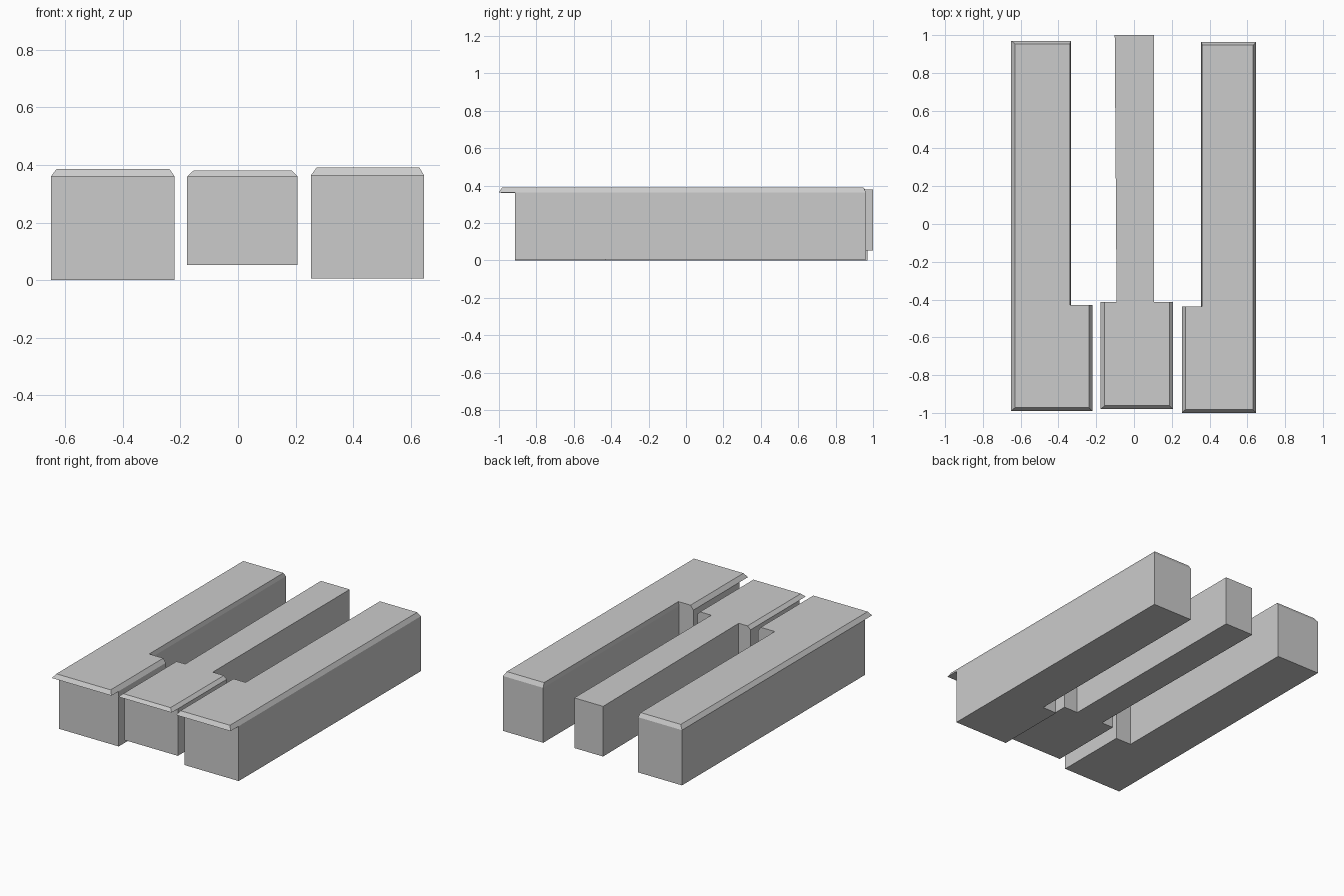
import bpy, bmesh

if "Cube" in bpy.data.objects:
    bpy.data.objects.remove(bpy.data.objects["Cube"])


def ring(bm, x0, x1, n0, n1, front, shoulder, back, z, taper=0.0):
    """Key outline: wide head (x0..x1) in front, narrow tail (n0..n1) behind."""
    pts = [(x0, front), (x1, front), (x1, shoulder), (n1, shoulder),
           (n1, back), (n0 - taper, back), (n0, shoulder), (x0, shoulder)]
    return [bm.verts.new((x, y, z)) for x, y in pts]


def key(name, head, tail, ys, zs, head_in, tail_in, back_in, taper=0.0):
    front, shoulder, back = ys
    z0, z_lip, z_top = zs
    x0, x1 = head
    n0, n1 = tail
    bm = bmesh.new()
    # body, overhanging front lip, then chamfered top
    rings = [
        ring(bm, x0, x1, n0, n1, -0.915, shoulder, back, z0, taper),
        ring(bm, x0, x1, n0, n1, -0.915, shoulder, back, z_lip, taper),
        ring(bm, x0, x1, n0, n1, front, shoulder, back, z_lip, taper),
        ring(bm, x0 + head_in[0], x1 - head_in[1], n0 + tail_in[0],
             n1 - tail_in[1], front + 0.018, shoulder, back - back_in, z_top, taper),
    ]
    for a, b in zip(rings, rings[1:]):
        for i in range(8):
            j = (i + 1) % 8
            bm.faces.new((a[i], a[j], b[j], b[i]))
    bm.faces.new(rings[0][::-1])
    bm.faces.new(rings[-1])
    bmesh.ops.remove_doubles(bm, verts=bm.verts[:], dist=1e-4)
    bmesh.ops.recalc_face_normals(bm, faces=bm.faces[:])
    mesh = bpy.data.meshes.new(name)
    bm.to_mesh(mesh)
    bm.free()
    obj = bpy.data.objects.new(name, mesh)
    bpy.context.collection.objects.link(obj)


# left key: notched on its right side
key("left_key", (-0.65, -0.22), (-0.65, -0.333), (-0.99, -0.43, 0.97),
    (0.0, 0.36, 0.386), (0.02, 0.018), (0.02, 0.007), 0.016)
# middle key: notched on both sides, plain tail
key("middle_key", (-0.177, 0.207), (-0.092, 0.106), (-0.98, -0.412, 1.0),
    (0.053, 0.36, 0.38), (0.022, 0.02), (0.0, 0.0), 0.0, 0.01)
# right key: notched on its left side
key("right_key", (0.253, 0.646), (0.356, 0.646), (-1.0, -0.437, 0.963),
    (0.006, 0.364, 0.391), (0.02, 0.016), (0.005, 0.016), 0.016)
